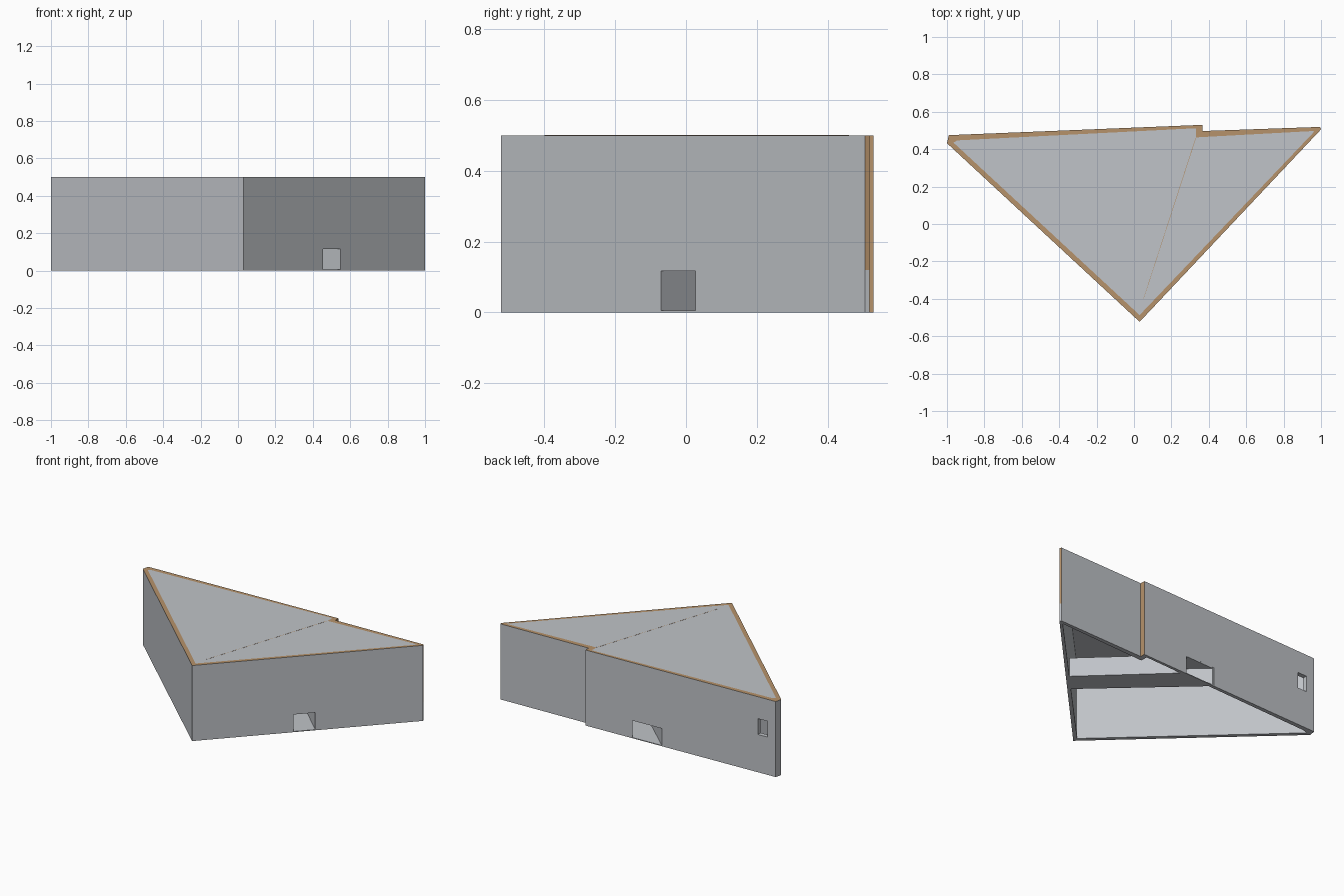
import bpy, bmesh
from mathutils import Vector

if "Cube" in bpy.data.objects:
    bpy.data.objects.remove(bpy.data.objects["Cube"])


def material(name, rgb):
    m = bpy.data.materials.new(name)
    m.diffuse_color = (*rgb, 1)
    m.use_nodes = True
    m.node_tree.nodes["Principled BSDF"].inputs["Base Color"].default_value = m.diffuse_color
    return m


GREY = material("concrete_grey", (0.53, 0.55, 0.58))
BROWN = material("cut_brown", (0.47, 0.29, 0.145))
H = 0.5          # building height
DOOR_H = 0.125   # passage height


def add_object(name, bm, mats):
    bmesh.ops.recalc_face_normals(bm, faces=bm.faces[:])
    me = bpy.data.meshes.new(name)
    bm.to_mesh(me)
    bm.free()
    for m in mats:
        me.materials.append(m)
    ob = bpy.data.objects.new(name, me)
    bpy.context.collection.objects.link(ob)
    return ob


def prism(name, pts, z0, z1, mat=GREY):
    bm = bmesh.new()
    low = [bm.verts.new((x, y, z0)) for x, y in pts]
    top = [bm.verts.new((x, y, z1)) for x, y in pts]
    bm.faces.new(low[::-1])
    bm.faces.new(top)
    for i in range(len(pts)):
        j = (i + 1) % len(pts)
        bm.faces.new((low[i], low[j], top[j], top[i]))
    return add_object(name, bm, [mat])


# Wall outline: front corner, right tip, step in the back wall, left end
outer = [(0.03, -0.523), (1.0, 0.506), (0.995, 0.519), (0.365, 0.497),
         (0.365, 0.53), (-0.99, 0.475), (-1.0, 0.432)]
inner = [(0.03, -0.487), (0.965, 0.495), (0.955, 0.497), (0.332, 0.463),
         (0.332, 0.512), (-0.945, 0.447), (-0.965, 0.435)]

# Hollow ring of walls
bm = bmesh.new()
rings = [[bm.verts.new((x, y, z)) for x, y in pts]
         for pts, z in ((outer, 0), (outer, H), (inner, H), (inner, 0))]
n = len(outer)
for a in range(4):
    r, s = rings[a], rings[(a + 1) % 4]
    for i in range(n):
        j = (i + 1) % n
        bm.faces.new((r[i], r[j], s[j], s[i]))
bmesh.ops.recalc_face_normals(bm, faces=bm.faces[:])
# Split the tip face so that only its upper part is brown
tip = [f for f in bm.faces if f.normal.x > 0.9 and f.calc_center_median().x > 0.98]
edges = {e for f in tip for e in f.edges}
verts = {v for f in tip for v in f.verts}
bmesh.ops.bisect_plane(bm, geom=list(verts) + list(edges) + tip,
                       plane_co=Vector((0, 0, 0.12)), plane_no=Vector((0, 0, 1)))
for f in bm.faces:
    c = f.calc_center_median()
    is_step = f.normal.x > 0.95 and abs(c.x - 0.365) < 0.01
    is_tip = f.normal.x > 0.9 and c.x > 0.98 and c.z > 0.12
    f.material_index = int(f.normal.z > 0.9 or is_step or is_tip)
walls = add_object("outer_walls", bm, [GREY, BROWN])

# Roof slab flush with the wall tops
prism("roof", inner, H - 0.02, H)

# Thin seam across the roof
prism("roof_seam", [(0.329, 0.46), (0.332, 0.46), (0.052, -0.4), (0.05, -0.4)],
      H - 0.001, H + 0.0005, BROWN)

# Passage running from the right-hand wall to the back wall
a, b = Vector((0.45, -0.077)), Vector((0.553, 0.032))
c, d = Vector((0.04, 0.517)), Vector((-0.19, 0.507))
near, far = (b - a).normalized(), (c - d).normalized()
t = 0.008
prism("passage_floor", [a, b, c, d], 0, 0.005)
prism("passage_ceiling", [a, b, c, d], DOOR_H - t, DOOR_H)
prism("passage_left_wall", [a, a + near * t, d + far * t * 1.4, d], 0.005, DOOR_H - t)
prism("passage_right_wall", [b - near * t, b, c, c - far * t * 1.4], 0.005, DOOR_H - t)

# Cutters for the two passage doors and the small window
ext = 0.12
door_cut = prism("door_cutter", [a + (a - d) * ext, b + (b - c) * ext,
                                 c + (c - b) * ext, d + (d - a) * ext], -0.1, DOOR_H)
window_cut = prism("window_cutter", [(-0.93, 0.43), (-0.863, 0.43),
                                     (-0.863, 0.6), (-0.93, 0.6)], 0.25, 0.355)
for cutter in (door_cut, window_cut):
    cutter.hide_render = True
    cutter.display_type = 'WIRE'
    mod = walls.modifiers.new("opening", 'BOOLEAN')
    mod.operation = 'DIFFERENCE'
    mod.solver = 'EXACT'
    mod.object = cutter
